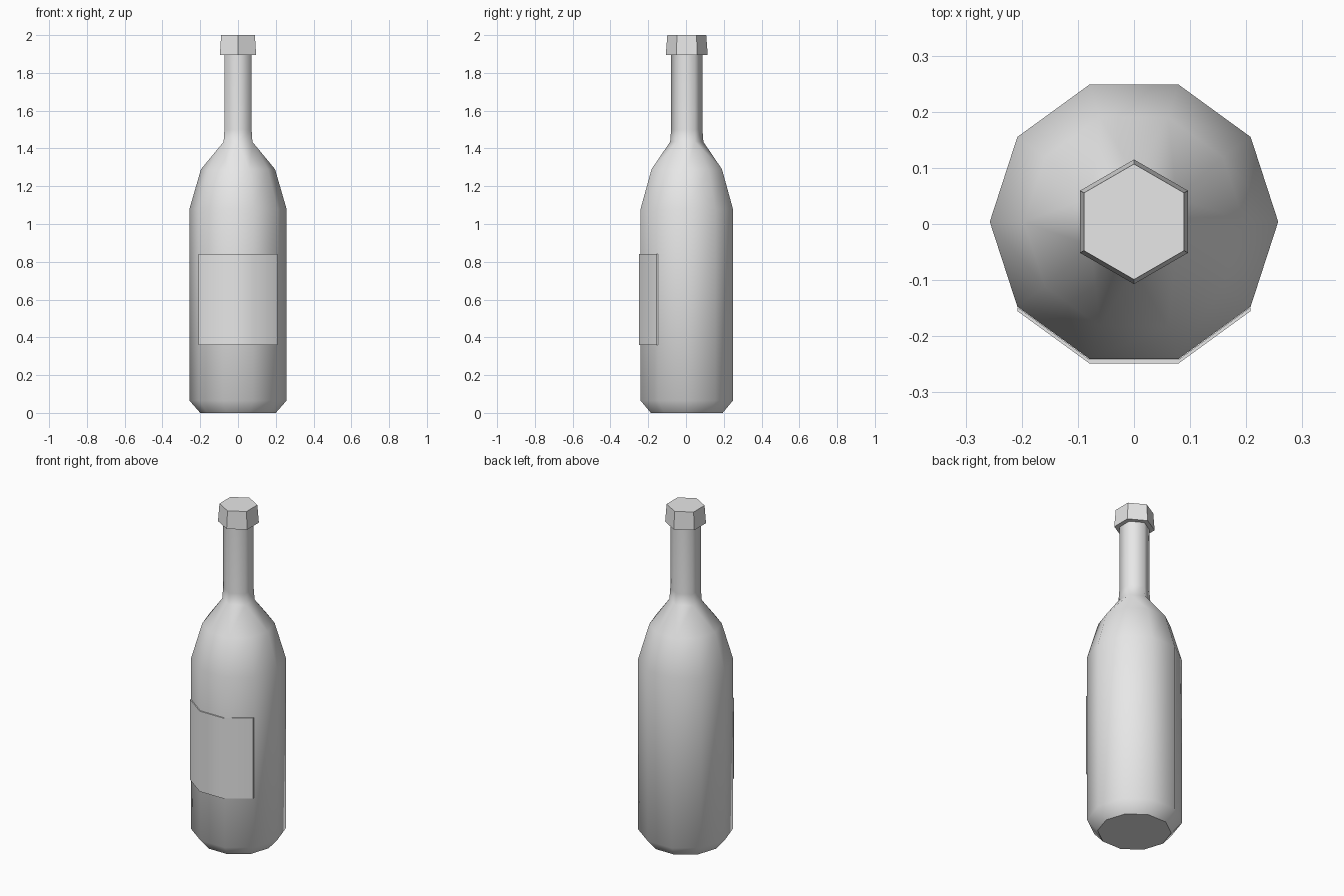
import bpy, bmesh, math

CENTRE_Y = 0.004

cube = bpy.data.objects.get("Cube")
if cube:
    bpy.data.objects.remove(cube, do_unlink=True)

grey = bpy.data.materials.new("light_grey")
grey.use_nodes = True
colour = (0.8, 0.8, 0.8, 1)
grey.diffuse_color = colour
grey.node_tree.nodes["Principled BSDF"].inputs["Base Color"].default_value = colour


def ring(bm, sides, radius, z, start):
    """Closed loop of edges around the bottle axis."""
    verts = []
    for i in range(sides):
        a = start + math.tau * i / sides
        verts.append(bm.verts.new((radius * math.cos(a), CENTRE_Y + radius * math.sin(a), z)))
    return [bm.edges.new((verts[i], verts[(i + 1) % sides])) for i in range(sides)]


def lathe(bm, rings):
    """Bridge successive rings and cap both ends with sharp rims."""
    for low, high in zip(rings, rings[1:]):
        bmesh.ops.bridge_loops(bm, edges=low + high)
    for end in (rings[0], rings[-1]):
        bmesh.ops.contextual_create(bm, geom=end)
        for edge in end:
            edge.smooth = False


def finish(bm, name, smooth):
    bmesh.ops.recalc_face_normals(bm, faces=bm.faces[:])
    for face in bm.faces:
        face.smooth = smooth
    mesh = bpy.data.meshes.new(name)
    bm.to_mesh(mesh)
    bm.free()
    mesh.materials.append(grey)
    obj = bpy.data.objects.new(name, mesh)
    bpy.context.collection.objects.link(obj)
    return obj


# Bottle: ten-sided body narrowing to a six-sided neck
bm = bmesh.new()
body = [(0.2, 0), (0.257, 0.065), (0.257, 1.08), (0.196, 1.29)]
neck = [(0.088, 1.435), (0.083, 1.5), (0.083, 1.92)]
rings = [ring(bm, 10, r, z, 0) for r, z in body]
rings += [ring(bm, 6, r, z, math.pi / 6) for r, z in neck]
lathe(bm, rings)
finish(bm, "bottle", True)

# Cap: tapered hexagonal block
bm = bmesh.new()
lathe(bm, [ring(bm, 6, r, z, math.pi / 6) for r, z in ((0.111, 1.895), (0.103, 2.0))])
finish(bm, "cap", False)

# Label: thin plate wrapped over the three front sides
bm = bmesh.new()
strip = []
for degrees in (216, 252, 288, 324):
    a = math.radians(degrees)
    x, y = 0.257 * math.cos(a), CENTRE_Y + 0.257 * math.sin(a)
    strip.append([bm.verts.new((x, y - 0.008, z)) for z in (0.36, 0.84)])
front = [bm.faces.new((p[0], q[0], q[1], p[1])) for p, q in zip(strip, strip[1:])]
back = bmesh.ops.extrude_face_region(bm, geom=front, use_keep_orig=True)["geom"]
for item in back:
    if isinstance(item, bmesh.types.BMVert):
        item.co.y += 0.007
label = finish(bm, "label", True)
bpy.ops.object.select_all(action='DESELECT')
label.select_set(True)
bpy.context.view_layer.objects.active = label
bpy.ops.object.shade_smooth_by_angle(angle=math.radians(40))
